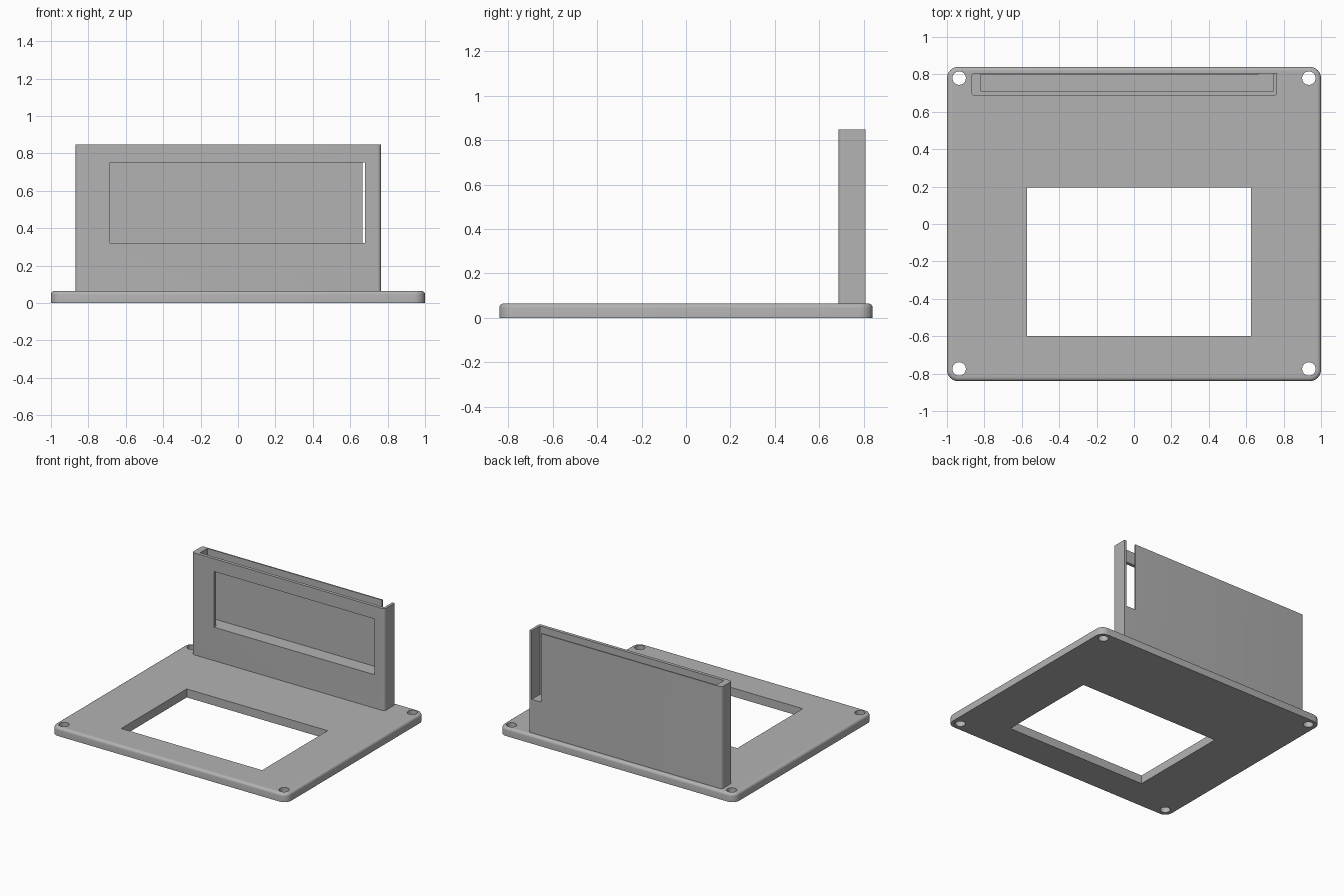
import bpy, bmesh

if "Cube" in bpy.data.objects:
    bpy.data.objects.remove(bpy.data.objects["Cube"])

grey = bpy.data.materials.new("plain grey")
grey.use_nodes = True
colour = (0.45, 0.45, 0.45, 1)
grey.diffuse_color = colour
grey.node_tree.nodes["Principled BSDF"].inputs["Base Color"].default_value = colour


def finish(name, bm):
    mesh = bpy.data.meshes.new(name)
    bm.to_mesh(mesh)
    bm.free()
    mesh.materials.append(grey)
    obj = bpy.data.objects.new(name, mesh)
    bpy.context.collection.objects.link(obj)
    return obj


def box(name, x, y, z, radius=0, keep=lambda v: True, top_radius=0):
    """Box between limits, with rounded upright corners and top rim."""
    bm = bmesh.new()
    bmesh.ops.create_cube(bm, size=1)
    for v in bm.verts:
        v.co = [lim[0] if c < 0 else lim[1] for c, lim in zip(v.co, (x, y, z))]
    if radius:
        edges = [e for e in bm.edges
                 if abs(e.verts[0].co.z - e.verts[1].co.z) > 0.01 and keep(e.verts[0].co)]
        bmesh.ops.bevel(bm, geom=edges, offset=radius, segments=6,
                        profile=0.5, affect='EDGES')
    if top_radius:
        rim = [e for e in bm.edges if all(v.co.z > z[1] - 1e-4 for v in e.verts)]
        bmesh.ops.bevel(bm, geom=rim, offset=top_radius, segments=4,
                        profile=0.5, affect='EDGES')
    return finish(name, bm)


def cut(target, cutter):
    cutter.hide_render = True
    mod = target.modifiers.new("cut", 'BOOLEAN')
    mod.operation = 'DIFFERENCE'
    mod.solver = 'EXACT'
    mod.object = cutter
    bpy.ops.object.select_all(action='DESELECT')
    bpy.context.view_layer.objects.active = target
    target.select_set(True)
    bpy.ops.object.modifier_apply(modifier=mod.name)
    bpy.data.objects.remove(cutter)


def smooth(obj):
    bpy.ops.object.select_all(action='DESELECT')
    bpy.context.view_layer.objects.active = obj
    obj.select_set(True)
    bpy.ops.object.shade_smooth_by_angle(angle=0.6)


# Base plate with a rectangular opening and four screw holes
plate = box("base_plate", (-1, 1), (-0.84, 0.84), (0, 0.065), 0.06, top_radius=0.02)
cut(plate, box("opening_cutter", (-0.572, 0.625), (-0.6, 0.195), (-0.1, 0.2)))
for x in (-0.935, 0.935):
    for y in (-0.775, 0.78):
        bm = bmesh.new()
        bmesh.ops.create_cone(bm, cap_ends=True, segments=32, radius1=0.036,
                              radius2=0.036, depth=0.4)
        bmesh.ops.translate(bm, verts=bm.verts, vec=(x, y, 0))
        cut(plate, finish("screw_hole_cutter", bm))

# Upright holder: pocket open at the top, front window, slot in the back wall
holder = box("upright_holder", (-0.87, 0.765), (0.685, 0.808), (0.06, 0.848), 0.02,
             keep=lambda v: v.x < 0 or v.y < 0.75)
cut(holder, box("pocket_cutter", (-0.82, 0.745), (0.71, 0.798), (0.322, 1)))
cut(holder, box("window_cutter", (-0.685, 0.68), (0.6, 0.75), (0.322, 0.75)))
cut(holder, box("slot_cutter", (0.665, 0.745), (0.75, 0.9), (0.322, 1)))

for part in (plate, holder):
    smooth(part)
